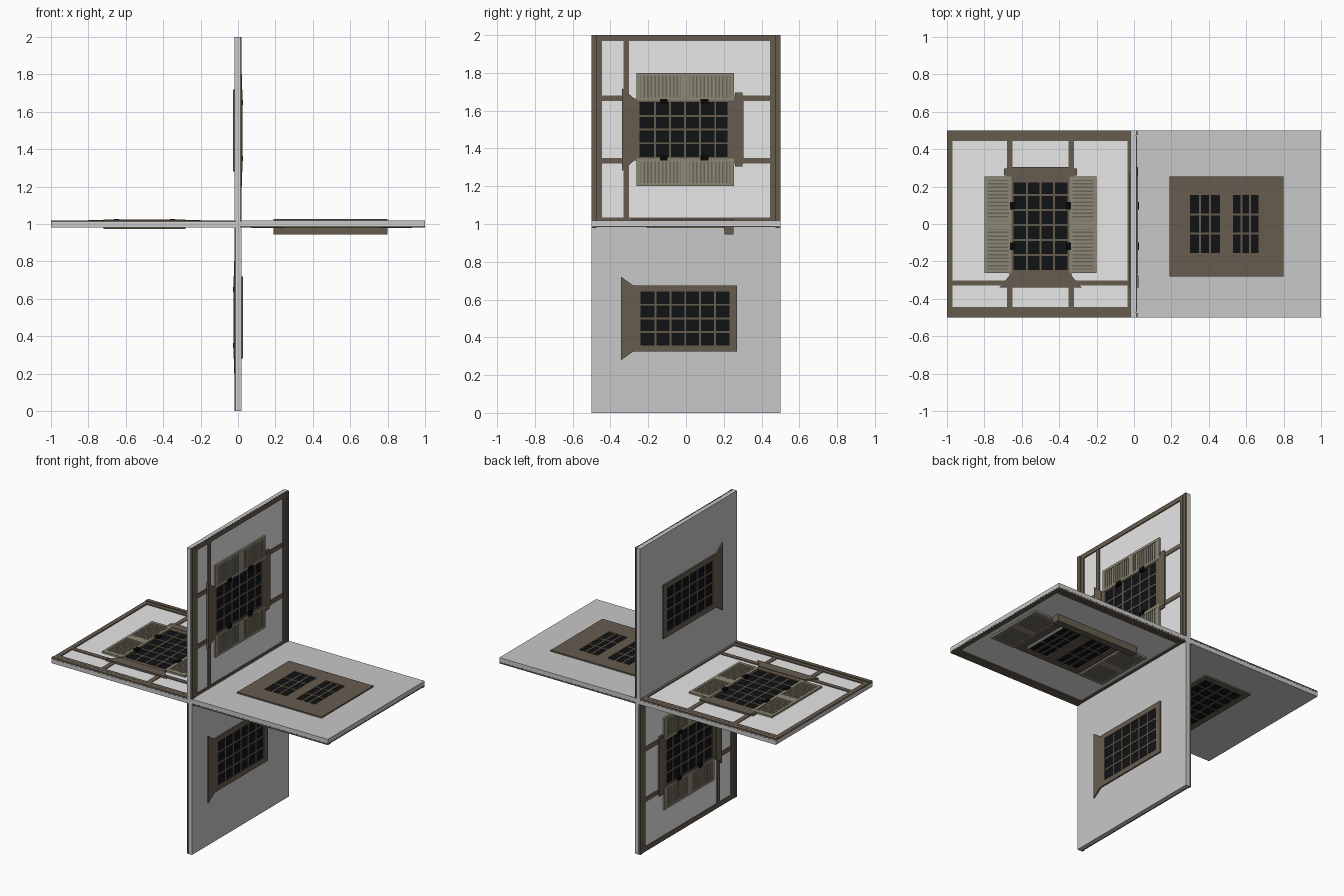
import bpy, bmesh
from mathutils import Vector

if "Cube" in bpy.data.objects:
    bpy.data.objects.remove(bpy.data.objects["Cube"])


def material(name, rgb):
    m = bpy.data.materials.new(name)
    m.diffuse_color = (*rgb, 1)
    m.use_nodes = True
    m.node_tree.nodes["Principled BSDF"].inputs["Base Color"].default_value = m.diffuse_color
    return m


PLASTER = material("white_plaster", (0.82, 0.82, 0.82))
INNER = material("grey_inner_wall", (0.58, 0.58, 0.58))
WOOD = material("brown_timber", (0.135, 0.107, 0.078))
SHUTTER = material("olive_shutter", (0.27, 0.25, 0.18))
SLAT = material("dark_slat", (0.14, 0.13, 0.09))
GLASS = material("black_glass", (0.005, 0.006, 0.007))
IRON = material("black_iron", (0.002, 0.002, 0.002))

# Each panel: outward radial direction (u) and exterior normal (n); v is always +y
PANELS = {
    "left": (Vector((-1, 0, 0)), Vector((0, 0, 1))),
    "upper": (Vector((0, 0, 1)), Vector((1, 0, 0))),
    "right": (Vector((1, 0, 0)), Vector((0, 0, -1))),
    "lower": (Vector((0, 0, -1)), Vector((-1, 0, 0))),
}


def prism(outline, n0, n1):
    """Outline of (u, v) points extruded from n0 to n1."""
    return outline, n0, n1


def box(u0, u1, v0, v1, n0, n1):
    return prism([(u0, v0), (u1, v0), (u1, v1), (u0, v1)], n0, n1)


def ring(u0, u1, v0, v1, a, b, n0, n1):
    """Rectangular border, a wide along u and b wide along v."""
    return [box(u0, u0 + a, v0, v1, n0, n1), box(u1 - a, u1, v0, v1, n0, n1),
            box(u0 + a, u1 - a, v0, v0 + b, n0, n1), box(u0 + a, u1 - a, v1 - b, v1, n0, n1)]


def grid(u0, u1, v0, v1, cols, rows, w, n0, n1):
    """Glazing bars dividing a pane."""
    bars = []
    for i in range(1, cols):
        u = u0 + (u1 - u0) * i / cols
        bars.append(box(u - w, u + w, v0, v1, n0, n1))
    for j in range(1, rows):
        v = v0 + (v1 - v0) * j / rows
        bars.append(box(u0, u1, v - w, v + w, n0, n1))
    return bars


def part(panel, name, mat, solids):
    r, n = PANELS[panel]
    bm = bmesh.new()
    for outline, n0, n1 in solids:
        rings = [[bm.verts.new(Vector((0, v, 1)) + r * u + n * d) for u, v in outline]
                 for d in (n0, n1)]
        low, high = rings
        bm.faces.new(low)
        bm.faces.new(high)
        for i in range(len(low)):
            j = (i + 1) % len(low)
            bm.faces.new((low[i], low[j], high[j], high[i]))
    bmesh.ops.recalc_face_normals(bm, faces=bm.faces)
    mesh = bpy.data.meshes.new(panel + "_" + name)
    bm.to_mesh(mesh)
    bm.free()
    mesh.materials.append(mat)
    bpy.context.collection.objects.link(bpy.data.objects.new(panel + "_" + name, mesh))


def louvred_shutters(panel, spans, v0, v1, n1):
    """Shutters with a frame, two louvred sections and slats along u."""
    frames, backs, slats = [], [], []
    for u0, u1 in spans:
        frames += ring(u0, u1, v0, v1, 0.016, 0.02, 0.009, n1)
        mid = (v0 + v1) / 2
        frames.append(box(u0 + 0.016, u1 - 0.016, mid - 0.022, mid + 0.022, 0.009, n1))
        backs.append(box(u0 + 0.01, u1 - 0.01, v0 + 0.01, v1 - 0.01, 0.009, n1 - 0.006))
        for a, b in ((v0 + 0.02, mid - 0.022), (mid + 0.022, v1 - 0.02)):
            count = 11
            step = (b - a) / count
            for i in range(count):
                c = a + step * (i + 0.5)
                slats.append(box(u0 + 0.016, u1 - 0.016, c - step * 0.3, c + step * 0.3,
                                 n1 - 0.007, n1 - 0.002))
    part(panel, "shutter_frames", SHUTTER, frames)
    part(panel, "shutter_backs", SLAT, backs)
    part(panel, "shutter_slats", SHUTTER, slats)


def wall(panel):
    # Wall slab, plaster face and perimeter timbers
    part(panel, "wall", INNER, [box(0, 1, -0.5, 0.5, -0.018, 0.008)])
    part(panel, "plaster", PLASTER, [box(0.001, 0.999, -0.499, 0.499, 0.008, 0.0105)])
    beams = [box(0.97, 1, -0.445, 0.445, 0.01, 0.017), box(0.012, 0.034, -0.445, 0.445, 0.01, 0.017)]
    for s in (-1, 1):
        for a, b, d in ((0.475, 0.5, 0.02), (0.445, 0.469, 0.017), (0.469, 0.475, 0.012)):
            beams.append(box(0.012, 1, min(s * a, s * b), max(s * a, s * b), 0.01, d))
    part(panel, "edge_timbers", WOOD, beams)


def tall_window(panel):
    # Inner timbers
    posts = [box(0.034, 0.97, -0.33, -0.302, 0.01, 0.0155)]
    for u in (0.32, 0.65):
        posts += [box(u, u + 0.03, a, b, 0.01, 0.015)
                  for a, b in ((-0.445, -0.33), (0.25, 0.445))]
    part(panel, "inner_timbers", WOOD, posts)
    # Exterior window with flared sill and lintel
    part(panel, "outer_glass", GLASS, [box(0.35, 0.65, -0.245, 0.235, 0.009, 0.0125)])
    part(panel, "outer_window_frame", WOOD,
         ring(0.335, 0.665, -0.28, 0.256, 0.02, 0.035, 0.009, 0.019)
         + [box(0.355, 0.645, 0.23, 0.24, 0.009, 0.018)]
         + grid(0.355, 0.645, -0.245, 0.235, 4, 6, 0.005, 0.01, 0.0155))
    part(panel, "sill", WOOD,
         [prism([(0.28, -0.34), (0.72, -0.34), (0.665, -0.275), (0.335, -0.275)], 0.009, 0.023)])
    part(panel, "lintel", WOOD, [box(0.32, 0.68, 0.25, 0.305, 0.009, 0.021),
                                 box(0.305, 0.695, 0.26, 0.298, 0.009, 0.019)])
    # Interior window with flared trim
    part(panel, "inner_glass", GLASS, [box(0.35, 0.65, -0.25, 0.24, -0.0215, -0.017)])
    part(panel, "inner_window_frame", WOOD,
         ring(0.325, 0.675, -0.28, 0.27, 0.033, 0.04, -0.027, -0.017)
         + grid(0.355, 0.645, -0.24, 0.232, 4, 6, 0.005, -0.024, -0.018)
         + [prism([(0.28, -0.343), (0.72, -0.343), (0.675, -0.28), (0.325, -0.28)], -0.027, -0.017)])
    # Shutters and hinges
    louvred_shutters(panel, ((0.2, 0.346), (0.654, 0.8)), -0.262, 0.255, 0.022)
    part(panel, "hinges", IRON, [box(u - 0.013, u + 0.013, v - 0.02, v + 0.02, 0.01, 0.026)
                                 for u in (0.35, 0.65) for v in (-0.118, 0.098)])


def twin_window(panel):
    panes = ((0.3, 0.46), (0.53, 0.665))
    # Broad interior surround with two glazed openings
    part(panel, "inner_surround", WOOD,
         [box(0.19, 0.3, -0.28, 0.255, -0.027, -0.017), box(0.665, 0.8, -0.28, 0.255, -0.027, -0.017),
          box(0.46, 0.53, -0.155, 0.155, -0.027, -0.017),
          box(0.3, 0.665, -0.28, -0.155, -0.027, -0.017), box(0.3, 0.665, 0.155, 0.255, -0.027, -0.017)])
    part(panel, "inner_glass", GLASS, [box(a, b, -0.155, 0.155, -0.0215, -0.017) for a, b in panes])
    part(panel, "outer_glass", GLASS, [box(a, b, -0.17, 0.17, 0.009, 0.0125) for a, b in panes])
    part(panel, "glazing_bars", WOOD,
         [s for a, b in panes for s in grid(a, b, -0.155, 0.155, 3, 3, 0.005, -0.024, -0.018)
          + grid(a, b, -0.17, 0.17, 3, 3, 0.005, 0.01, 0.0155)])
    # Exterior frame and projecting hood
    part(panel, "outer_window_frame", WOOD,
         ring(0.26, 0.74, -0.21, 0.2, 0.04, 0.04, 0.009, 0.02)
         + [box(0.46, 0.53, -0.17, 0.17, 0.009, 0.02)])
    part(panel, "hood", WOOD, [box(0.19, 0.8, 0.2, 0.252, 0.009, 0.035),
                               box(0.19, 0.8, 0.205, 0.252, 0.035, 0.055)])
    louvred_shutters(panel, ((0.07, 0.25), (0.75, 0.93)), -0.21, 0.198, 0.022)


for name in PANELS:
    wall(name)
    if name == "right":
        twin_window(name)
    else:
        tall_window(name)
